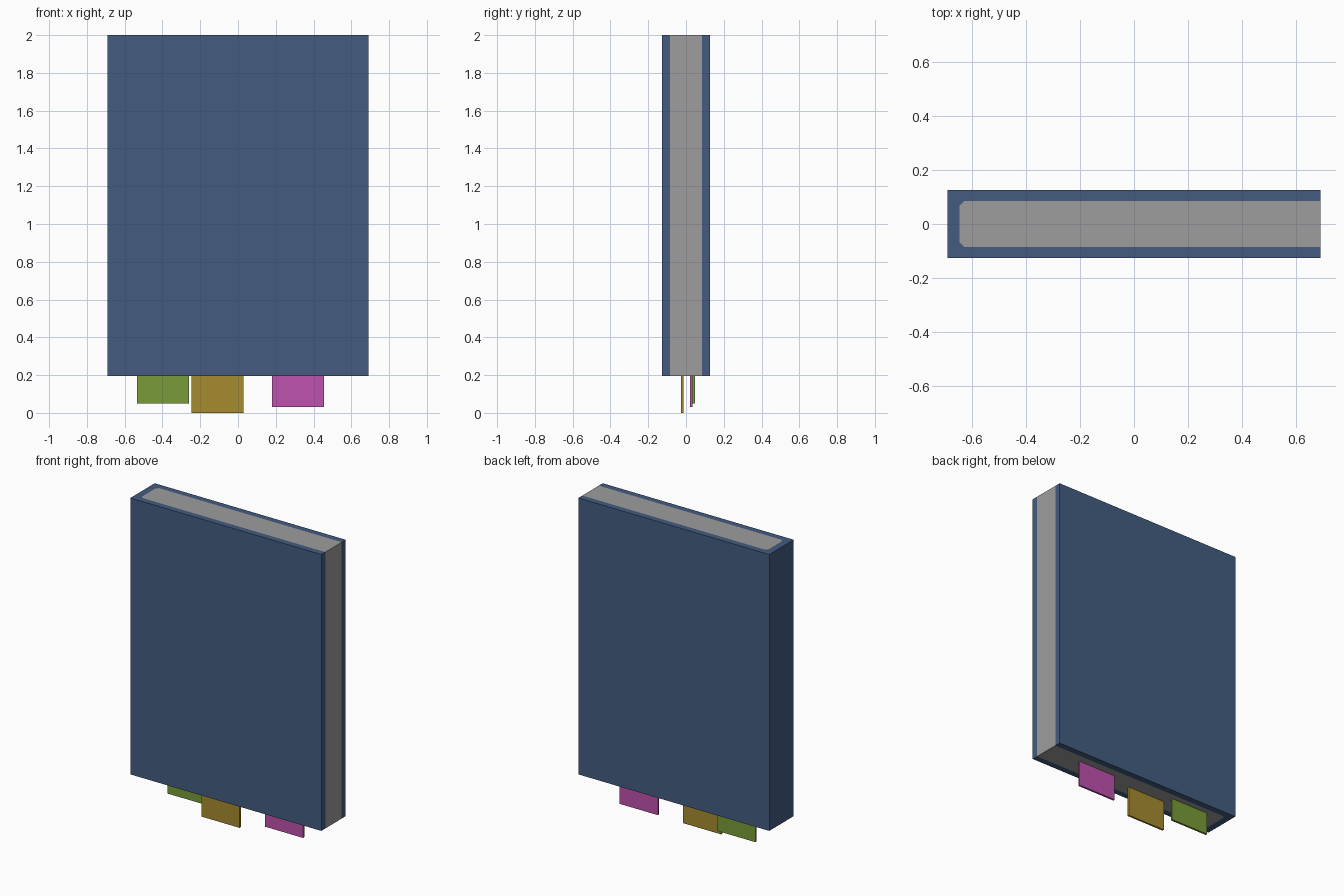
import bpy, bmesh

if "Cube" in bpy.data.objects:
    bpy.data.objects.remove(bpy.data.objects["Cube"])

W, D, BOTTOM, TOP = 0.69, 0.126, 0.195, 2.0   # half width, half depth, z range
INNER_X, INNER_Y, CH = -0.645, 0.085, 0.016   # page block limits and corner cut


def material(name, rgb):
    m = bpy.data.materials.new(name)
    m.diffuse_color = (*rgb, 1)
    m.use_nodes = True
    m.node_tree.nodes["Principled BSDF"].inputs["Base Color"].default_value = m.diffuse_color
    return m


def extrude(name, outline, z0, z1, mat):
    """Solid from an xy outline (counter-clockwise) between two heights."""
    bm = bmesh.new()
    face = bm.faces.new([bm.verts.new((x, y, z0)) for x, y in outline])
    top = bmesh.ops.extrude_face_region(bm, geom=[face], use_keep_orig=True)["geom"]
    bmesh.ops.translate(bm, vec=(0, 0, z1 - z0),
                        verts=[v for v in top if isinstance(v, bmesh.types.BMVert)])
    bmesh.ops.recalc_face_normals(bm, faces=bm.faces)
    me = bpy.data.meshes.new(name)
    bm.to_mesh(me)
    bm.free()
    me.materials.append(mat)
    ob = bpy.data.objects.new(name, me)
    bpy.context.collection.objects.link(ob)
    return ob


def rect(x0, x1, y0, y1):
    return [(x0, y0), (x1, y0), (x1, y1), (x0, y1)]


# Page block outline with cut corners at the spine
spine_side = [(INNER_X + CH, INNER_Y), (INNER_X, INNER_Y - CH),
              (INNER_X, -INNER_Y + CH), (INNER_X + CH, -INNER_Y)]
pages = [(W, -INNER_Y), (W, INNER_Y)] + spine_side

# Wrap-around cover: C-shaped, open on the right
cover = [(-W, -D), (W, -D), (W, -INNER_Y)] + spine_side[::-1] + \
        [(W, INNER_Y), (W, D), (-W, D)]

extrude("cover", cover, BOTTOM, TOP, material("navy blue", (0.056, 0.107, 0.22)))
extrude("page_block", pages, BOTTOM, TOP, material("page grey", (0.34, 0.34, 0.34)))

# Bookmark tabs hanging from the bottom edge: left x, front y, bottom z, colour
tabs = [("green_tab", -0.535, 0.035, 0.05, (0.19, 0.33, 0.04)),
        ("gold_tab", -0.245, -0.026, 0.0, (0.38, 0.26, 0.03)),
        ("magenta_tab", 0.18, 0.021, 0.03, (0.52, 0.085, 0.42))]
for name, x, y, z, rgb in tabs:
    extrude(name, rect(x, x + 0.275, y, y + 0.013), z, BOTTOM + 0.02,
            material(name.replace("_tab", " paper"), rgb))
